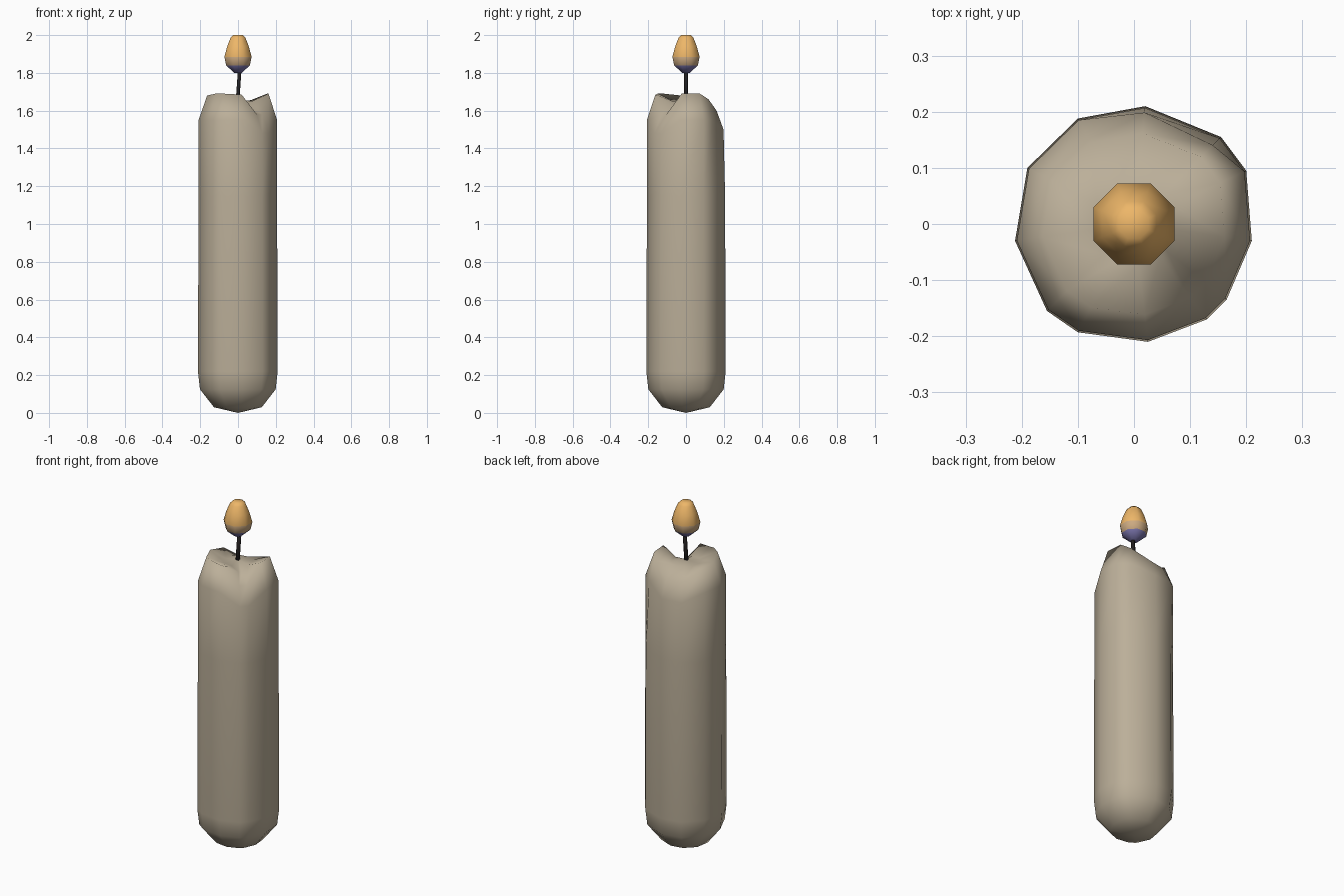
import bpy, bmesh
from math import cos, sin, pi

if "Cube" in bpy.data.objects:
    bpy.data.objects.remove(bpy.data.objects["Cube"])


def mat(name, rgb):
    m = bpy.data.materials.new(name)
    m.diffuse_color = (*rgb, 1)
    m.use_nodes = True
    m.node_tree.nodes["Principled BSDF"].inputs["Base Color"].default_value = m.diffuse_color
    return m


def loft(name, rings, bottom, top, mats, bands=None):
    """Skin a stack of equal-sized rings and close both ends with a fan."""
    bm = bmesh.new()
    loops = [[bm.verts.new(p) for p in r] for r in rings]
    n = len(rings[0])
    for k in range(len(loops) - 1):
        a, b = loops[k], loops[k + 1]
        for i in range(n):
            j = (i + 1) % n
            f = bm.faces.new((a[i], a[j], b[j], b[i]))
            f.material_index = bands[k] if bands else 0
    lo, hi = bm.verts.new(bottom), bm.verts.new(top)
    for i in range(n):
        j = (i + 1) % n
        bm.faces.new((loops[0][j], loops[0][i], lo))
        f = bm.faces.new((loops[-1][i], loops[-1][j], hi))
        f.material_index = bands[-1] if bands else 0
    bmesh.ops.recalc_face_normals(bm, faces=bm.faces)
    me = bpy.data.meshes.new(name)
    bm.to_mesh(me)
    bm.free()
    for m in mats:
        me.materials.append(m)
    for p in me.polygons:
        p.use_smooth = True
    ob = bpy.data.objects.new(name, me)
    bpy.context.collection.objects.link(ob)
    return ob


# Wax body: one irregular outline scaled up the height, uneven melted rim
outline = [(.21, -.03), (.2, .095), (.155, .155), (.02, .21), (-.1, .188), (-.19, .1),
           (-.212, -.03), (-.155, -.155), (-.1, -.193), (.025, -.21), (.13, -.17), (.165, -.135)]
rim_z = [1.69, 1.69, 1.66, 1.60, 1.60, 1.66, 1.68, 1.69, 1.69, 1.685, 1.58, 1.58]
dent = {2: .92, 3: .96}           # sag on the back right below the rim


def ring(scale, z, sag=False):
    zs = z if isinstance(z, list) else [z] * len(outline)
    return [(x * scale * (dent.get(i, 1) if sag else 1),
             y * scale * (dent.get(i, 1) if sag else 1), zs[i])
            for i, (x, y) in enumerate(outline)]


shoulder = [1.48 if i in (10, 11) else 1.5 if i in (3, 4) else 1.55 for i in range(12)]
floor = [1.62 if i in (10, 11) else 1.65 for i in range(12)]
body = [ring(.6, .03), ring(.95, .125), ring(1, .22), ring(.985, 1.15),
        ring(.985, shoulder, True), ring(.77, rim_z), ring(.35, floor)]
loft("wax_body", body, (0, 0, 0), (0, 0, 1.66), [mat("wax", (.5, .43, .32))])


def circle(r, z, n, x=0):
    return [(x + r * cos(2 * pi * (i + .5) / n), r * sin(2 * pi * (i + .5) / n), z) for i in range(n)]


# Wick, leaning slightly
loft("wick", [circle(.011, 1.6, 6, -.006), circle(.011, 1.83, 6, .01)],
     (-.006, 0, 1.6), (.01, 0, 1.83), [mat("charred", (.015, .013, .013))])

# Flame: blue base fading into orange
flame = [(.022, 1.80), (.068, 1.84), (.078, 1.885), (.062, 1.94), (.043, 1.985), (.028, 2.0)]
loft("flame", [circle(r, z, 8) for r, z in flame], (0, 0, 1.80), (0, 0, 2.0),
     [mat("flame_blue", (.2, .18, .42)), mat("flame_mid", (.6, .4, .22)),
      mat("flame_orange", (.85, .47, .14))], [0, 1, 2, 2, 2])
